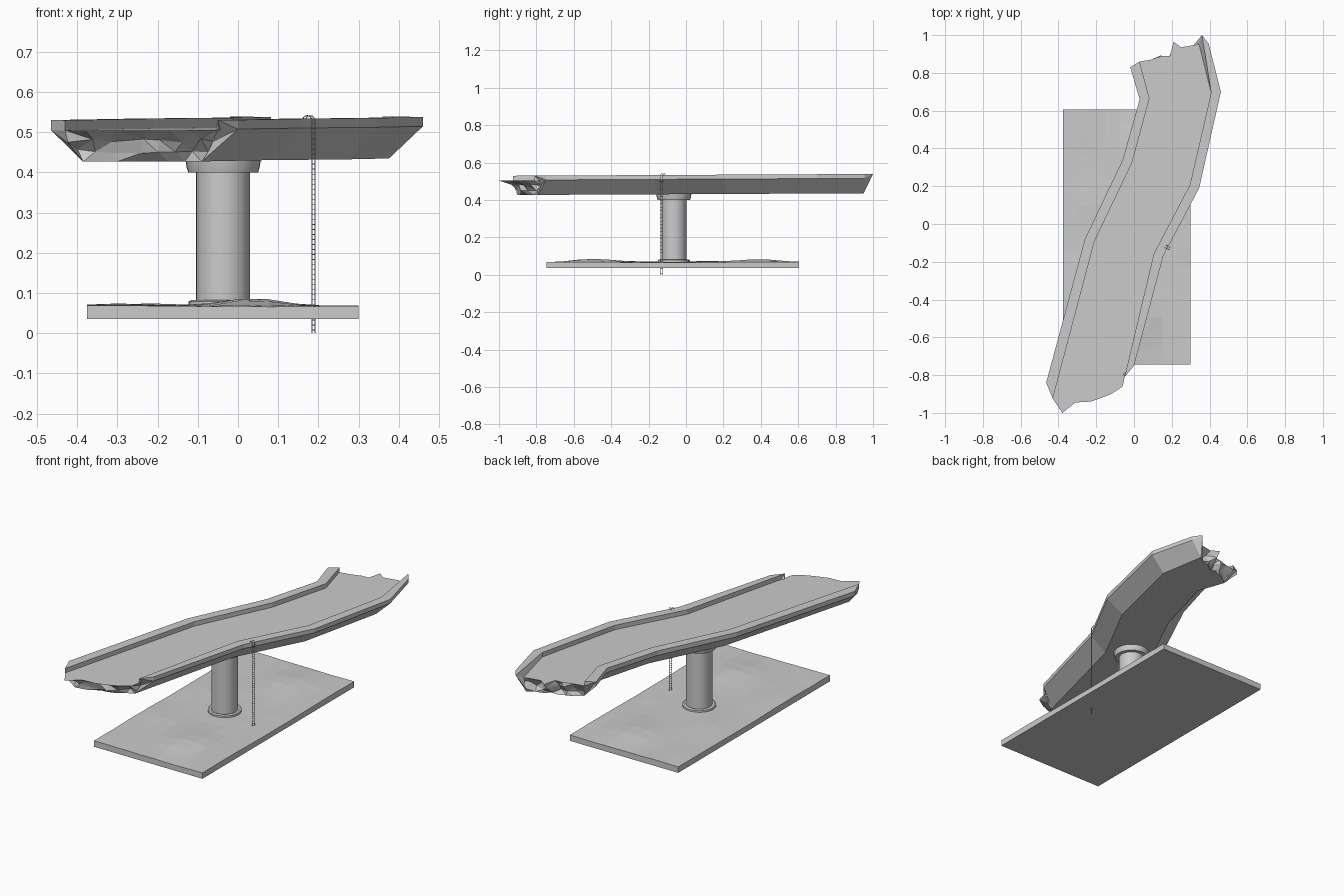
import bpy, bmesh, math, random
from mathutils import Vector

if "Cube" in bpy.data.objects:
    bpy.data.objects.remove(bpy.data.objects["Cube"])

random.seed(4)


def finish(bm, name, smooth=False):
    bmesh.ops.recalc_face_normals(bm, faces=bm.faces[:])
    me = bpy.data.meshes.new(name)
    bm.to_mesh(me)
    bm.free()
    ob = bpy.data.objects.new(name, me)
    bpy.context.collection.objects.link(ob)
    if smooth:
        bpy.context.view_layer.objects.active = ob
        ob.select_set(True)
        bpy.ops.object.shade_smooth_by_angle(angle=math.radians(30))
        ob.select_set(False)
    return ob


def lift(y):
    # the deck climbs slightly toward the back
    return 0.005 * (y + 0.2)


N = 7  # strips across the deck


def section(L, R, deck=None, inner=None, bottom=None):
    """Closed road section: parapets, deck, chamfered underside."""
    L, R = Vector(L), Vector(R)
    d = (R - L).normalized()
    iL, iR = [Vector(p) for p in inner] if inner else (L + d * 0.052, R - d * 0.052)
    bL, bR = [Vector(p) for p in bottom] if bottom else (L + d * 0.085, R - d * 0.085)
    dk = [Vector(p) for p in deck] if deck else [iL.lerp(iR, i / N) for i in range(N + 1)]
    bt = [bL.lerp(bR, i / N) for i in range(N + 1)]
    if deck:
        for p in bt[1:-1]:
            p.y += random.uniform(-0.02, 0.02)
    pts = [(L, 0.533), (iL, 0.533)] + [(p, 0.508) for p in dk]
    pts += [(iR, 0.533), (R, 0.533), (R, 0.51)]
    pts += [(p, 0.43) for p in reversed(bt)] + [(L, 0.508)]
    return [Vector((p.x, p.y, z + lift(p.y))) for p, z in pts]


# Broken, winding elevated road deck
front = section((-0.465, -0.84), (0.0, -0.75),
                [(-0.43, -0.925), (-0.38, -1.0), (-0.31, -0.945), (-0.23, -0.94),
                 (-0.17, -0.92), (-0.12, -0.90), (-0.06, -0.86), (-0.05, -0.81)],
                [(-0.43, -0.925), (-0.05, -0.81)], [(-0.385, -0.90), (-0.09, -0.79)])
back = section((-0.02, 0.83), (0.395, 0.955),
               [(0.03, 0.86), (0.09, 0.87), (0.15, 0.89), (0.19, 0.89),
                (0.21, 0.965), (0.25, 0.935), (0.33, 0.95), (0.345, 0.95)],
               [(0.03, 0.86), (0.36, 1.0)], [(0.06, 0.82), (0.33, 0.95)])
rings = [front,
         section((-0.26, -0.08), (0.155, -0.17)),
         section((-0.06, 0.34), (0.345, 0.19)),
         section((0.03, 0.66), (0.46, 0.70)), back]
bm = bmesh.new()
vr = [[bm.verts.new(p) for p in r] for r in rings]
n = len(vr[0])
for a, b in zip(vr, vr[1:]):
    for i in range(n):
        j = (i + 1) % n
        bm.faces.new((a[i], a[j], b[j], b[i]))
# ragged end faces
for ring, inward in ((vr[0], 1), (vr[-1], -1)):
    top = ring[2:N + 3]
    bot = ring[N + 6:2 * N + 7][::-1]
    rows = [top]
    for k in (1, 2):
        row = []
        for t, b in zip(top, bot):
            p = t.co.lerp(b.co, k / 3)
            p.y += inward * random.uniform(-0.012, 0.035)
            p.x += random.uniform(-0.01, 0.01)
            p.z += random.uniform(-0.006, 0.006)
            row.append(bm.verts.new(p))
        rows.append(row)
    rows.append(bot)
    caps = []
    for a, b in zip(rows, rows[1:]):
        for i in range(N):
            caps.append(bm.faces.new((a[i], a[i + 1], b[i + 1], b[i])))
    caps.append(bm.faces.new([ring[0], ring[1]] + [r[0] for r in rows] + [ring[n - 1]]))
    caps.append(bm.faces.new([ring[N + 4], ring[N + 3]] + [r[-1] for r in rows] + [ring[N + 5]]))
    bmesh.ops.triangulate(bm, faces=caps)
finish(bm, "road_deck")


# Lathe helper for the round support
def lathe(name, profile, cx, cy, sides=32):
    bm = bmesh.new()
    rs = [[bm.verts.new((cx + r * math.cos(2 * math.pi * i / sides),
                         cy + r * math.sin(2 * math.pi * i / sides), z))
           for i in range(sides)] for r, z in profile]
    for a, b in zip(rs, rs[1:]):
        for i in range(sides):
            j = (i + 1) % sides
            bm.faces.new((a[i], a[j], b[j], b[i]))
    bm.faces.new(rs[0])
    bm.faces.new(rs[-1])
    finish(bm, name, True)


PX, PY = -0.037, -0.065
lathe("support_pillar", [(0.067, 0.05), (0.067, 0.405)], PX, PY)
lathe("pillar_capital", [(0.087, 0.40), (0.091, 0.413), (0.094, 0.432)], PX, PY)
lathe("pillar_footing", [(0.086, 0.05), (0.086, 0.079), (0.078, 0.082), (0.067, 0.079)], PX, PY)

# Uneven ground slab
X0, X1, Y0, Y1 = -0.375, 0.30, -0.745, 0.605
NX, NY = 9, 16


def ground(x, y):
    z = 0.067 + 0.003 * math.sin(9 * x + 1) * math.cos(5 * y)
    for bx, by, h in ((0.04, -0.5, 0.022), (0.04, 0.4, 0.019), (-0.22, 0.1, 0.009), (-0.3, -0.3, 0.006)):
        z += h * math.exp(-((x - bx) / 0.11) ** 2 - ((y - by) / 0.16) ** 2)
    return z + random.uniform(-0.001, 0.001)


bm = bmesh.new()
g = []
for j in range(NY + 1):
    y = Y0 + (Y1 - Y0) * j / NY
    xs = [X0 + (X1 - X0) * i / NX for i in range(NX + 1)]
    g.append([bm.verts.new((x, y, ground(x, y))) for x in xs])
for j in range(NY):
    for i in range(NX):
        bm.faces.new((g[j][i], g[j][i + 1], g[j + 1][i + 1], g[j + 1][i]))
rim = [e for e in bm.edges if e.is_boundary]
ext = bmesh.ops.extrude_edge_only(bm, edges=rim)["geom"]
for v in ext:
    if isinstance(v, bmesh.types.BMVert):
        v.co.z = 0.035
bmesh.ops.holes_fill(bm, edges=[e for e in bm.edges if e.is_boundary], sides=0)
finish(bm, "ground_slab")


# Hooked ladder hanging from the parapet
def tube(name, paths, r):
    cu = bpy.data.curves.new(name, 'CURVE')
    cu.dimensions = '3D'
    cu.bevel_depth = r
    cu.bevel_resolution = 1
    cu.use_fill_caps = True
    for path in paths:
        s = cu.splines.new('POLY')
        s.points.add(len(path) - 1)
        for p, q in zip(s.points, path):
            p.co = (*q, 1)
    bpy.context.collection.objects.link(bpy.data.objects.new(name, cu))


along, out = Vector((0.47, 0.88, 0)), Vector((0.88, -0.47, 0))
base = Vector((0.188, -0.130, 0))
rails = []
for s in (-1, 1):
    foot = base + along * 0.0075 * s
    path = [foot, foot + Vector((0, 0, 0.526))]
    for k in range(1, 9):
        a = math.pi * k / 8
        path.append(foot + out * 0.014 * (math.cos(a) - 1) + Vector((0, 0, 0.526 + 0.015 * math.sin(a))))
    rails.append(path)
tube("ladder_rails", rails, 0.0013)
tube("ladder_rungs", [[base + along * 0.0075 * s + Vector((0, 0, 0.008 + 0.0125 * k)) for s in (-1, 1)]
                      for k in range(42)], 0.001)
